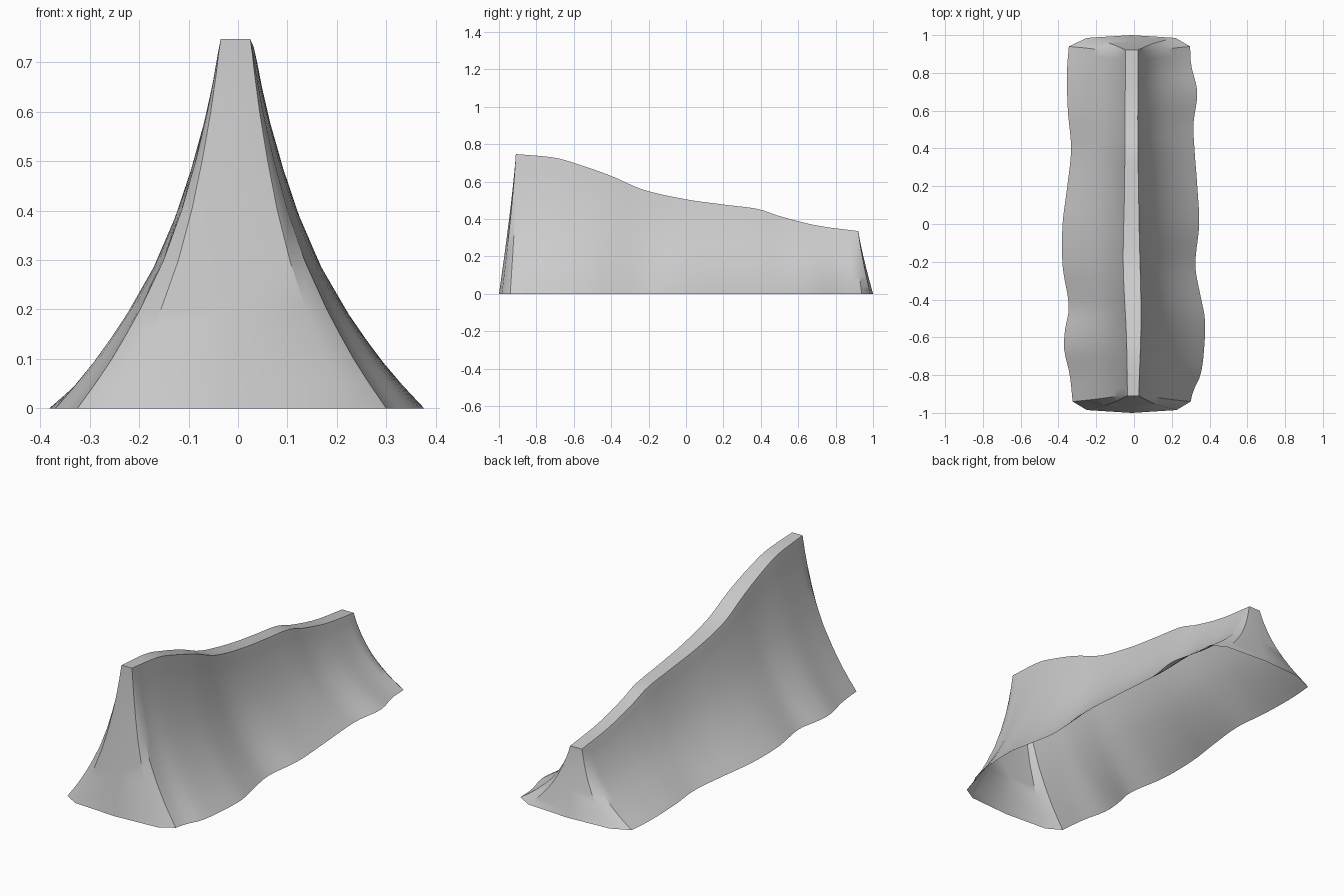
import bpy, bmesh

if "Cube" in bpy.data.objects:
    bpy.data.objects.remove(bpy.data.objects["Cube"])


def sample(pts, y):
    """Smooth cubic interpolation through (y, value) pairs."""
    if y <= pts[0][0]:
        return pts[0][1]
    if y >= pts[-1][0]:
        return pts[-1][1]
    n = len(pts)

    def slope(k):
        a, b = pts[max(k - 1, 0)], pts[min(k + 1, n - 1)]
        return (b[1] - a[1]) / (b[0] - a[0])
    for i in range(n - 1):
        (y0, v0), (y1, v1) = pts[i], pts[i + 1]
        if y <= y1:
            d = y1 - y0
            t = (y - y0) / d
            return ((2*t**3 - 3*t*t + 1) * v0 + (t**3 - 2*t*t + t) * d * slope(i)
                    + (3*t*t - 2*t**3) * v1 + (t**3 - t*t) * d * slope(i + 1))


# ridge height, wavy foot outlines and crest edges along y
HEIGHT = [(-.91, .747), (-.7, .727), (-.57, .69), (-.4, .63), (-.23, .557), (0, .505),
          (.2, .477), (.39, .452), (.5, .415), (.7, .365), (.92, .335)]
FOOT_L = [(-.94, -.325), (-.8, -.34), (-.66, -.37), (-.56, -.365), (-.44, -.345), (-.22, -.378),
          (0, -.378), (.2, -.353), (.4, -.333), (.6, -.35), (.8, -.355), (.94, -.345)]
FOOT_R = [(-.94, .30), (-.88, .315), (-.8, .352), (-.65, .372), (-.5, .375), (-.38, .352), (-.22, .325),
          (0, .345), (.2, .335), (.4, .32), (.53, .315), (.7, .335), (.84, .303), (.94, .297)]
CREST_L = [(-.91, -.035), (-.6, -.04), (-.22, -.057), (.2, -.05), (.92, -.045)]
CREST_R = [(-.91, .025), (-.5, .037), (0, .027), (.5, .02), (.92, .022)]
# (height fraction, share of the foot flare)
FLARE = [(0, 1), (.07, .87), (.134, .76), (.2, .66), (.27, .56), (.4, .40), (.54, .27),
         (.67, .175), (.8, .095), (.9, .045), (.965, .018), (1, 0)]

# stations: foot y, crest y, left foot x, right foot x
stations = [(-.985, -.91, -.25, .225)]
N = 48
for i in range(N + 1):
    y = -.94 + 1.88 * i / N
    stations.append((y, y * .957, sample(FOOT_L, y), sample(FOOT_R, y)))
stations.append((.985, .922, -.25, .22))

bm = bmesh.new()
left, right = [], []
for yb, yt, xl, xr in stations:
    h = sample(HEIGHT, yt)
    for side, foot, crest in ((left, xl, CREST_L), (right, xr, CREST_R)):
        top = sample(crest, yt)
        side.append([bm.verts.new((top + (foot - top) * f, yt + (yb - yt) * (1 - t) ** 1.25, h * t))
                     for t, f in FLARE])

# flared side walls and flat crest
levels = len(FLARE)
for i in range(len(stations) - 1):
    for j in range(levels - 1):
        bm.faces.new((left[i][j], left[i][j+1], left[i+1][j+1], left[i+1][j]))
        bm.faces.new((right[i][j], right[i+1][j], right[i+1][j+1], right[i][j+1]))
    bm.faces.new((left[i][-1], right[i][-1], right[i+1][-1], left[i+1][-1]))

# end walls, bowed slightly outward at the foot
for k, s in ((0, -1), (-1, 1)):
    mid = []
    for j, (t, f) in enumerate(FLARE):
        p = (left[k][j].co + right[k][j].co) / 2
        p.y += s * .015 * (1 - t)
        mid.append(bm.verts.new(p))
    for j in range(levels - 1):
        bm.faces.new((left[k][j], mid[j], mid[j+1], left[k][j+1]))
        bm.faces.new((mid[j], right[k][j], right[k][j+1], mid[j+1]))
    bm.faces.new((left[k][-1], mid[-1], right[k][-1]))

bmesh.ops.recalc_face_normals(bm, faces=bm.faces)
mesh = bpy.data.meshes.new("rock_ridge")
bm.to_mesh(mesh)
bm.free()
ridge = bpy.data.objects.new("rock_ridge", mesh)
bpy.context.collection.objects.link(ridge)
bpy.context.view_layer.objects.active = ridge
ridge.select_set(True)
bpy.ops.object.shade_smooth_by_angle(angle=0.6)
